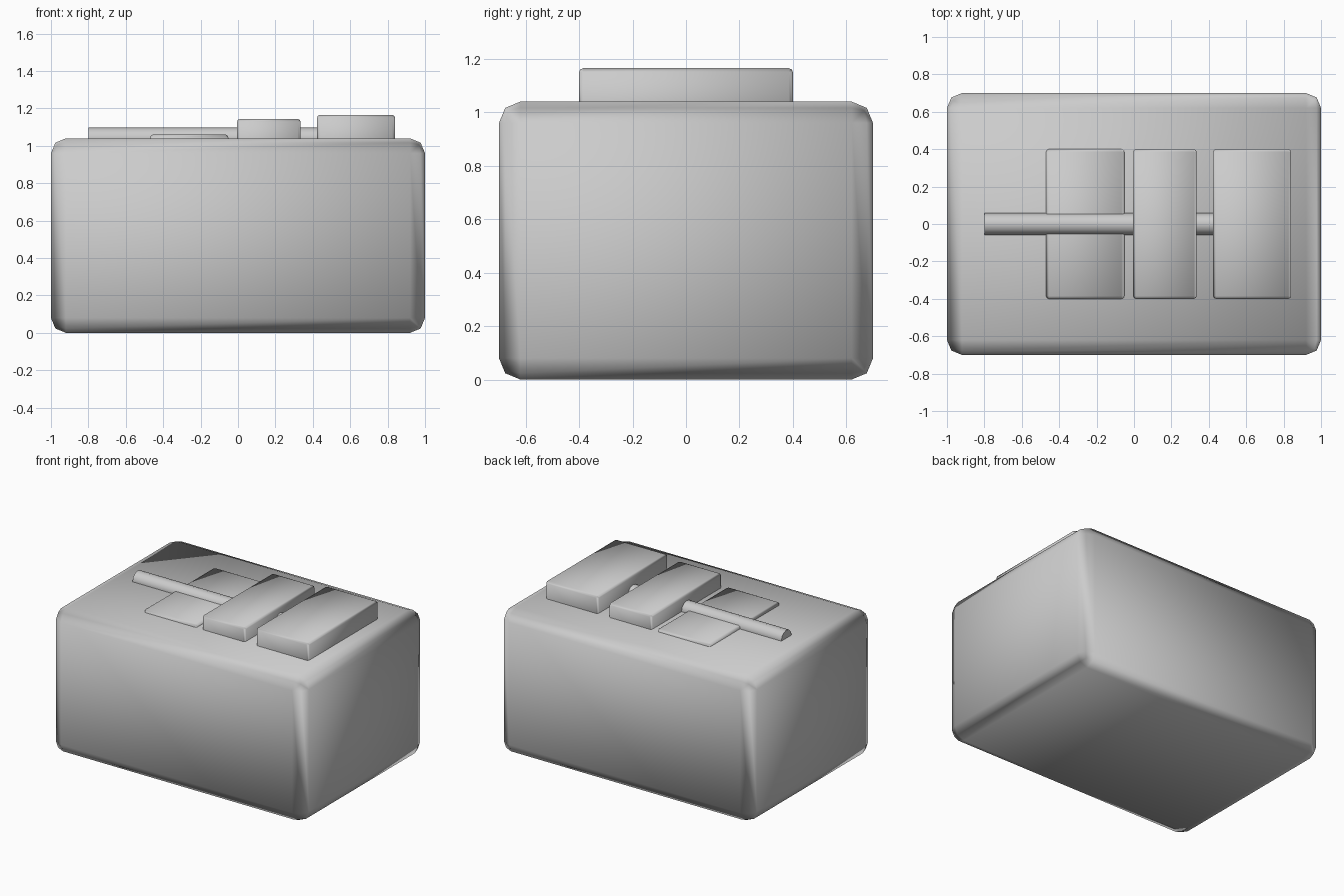
import bpy
import math

if "Cube" in bpy.data.objects:
    bpy.data.objects.remove(bpy.data.objects["Cube"])

# One plain grey for the whole model
GREY = (0.6, 0.6, 0.6, 1)
grey = bpy.data.materials.new("plain grey")
grey.use_nodes = True
grey.diffuse_color = GREY
grey.node_tree.nodes["Principled BSDF"].inputs["Base Color"].default_value = GREY


def finish(obj, name, angle):
    obj.name = name
    obj.data.materials.append(grey)
    bpy.ops.object.shade_smooth_by_angle(angle=math.radians(angle))


def rounded_box(name, low, high, radius):
    """Box between two corners with two-step rounded edges."""
    centre = [(a + b) / 2 for a, b in zip(low, high)]
    bpy.ops.mesh.primitive_cube_add(size=1, location=centre)
    obj = bpy.context.object
    obj.scale = [b - a for a, b in zip(low, high)]
    bpy.ops.object.transform_apply(location=False, rotation=False, scale=True)
    bevel = obj.modifiers.new("rounded edges", 'BEVEL')
    bevel.width = radius
    bevel.segments = 2
    bevel.harden_normals = True
    bpy.ops.object.modifier_apply(modifier=bevel.name)
    finish(obj, name, 50)


# Main body
BODY_TOP = 1.04
rounded_box("body", (-1, -0.7, 0), (1, 0.7, BODY_TOP), 0.08)

# Raised blocks on top, partly sunk into the body: left edge, right edge, top
for name, x0, x1, top in (("low_plate", -0.47, -0.052, 1.06),
                          ("middle_block", -0.005, 0.335, 1.143),
                          ("tall_block", 0.423, 0.84, 1.165)):
    rounded_box(name, (x0, -0.4, BODY_TOP - 0.1), (x1, 0.4, top), 0.015)

# Half-sunk rod running along the top
bpy.ops.mesh.primitive_cylinder_add(vertices=12, radius=0.058, depth=1.6,
                                    location=(0, 0, BODY_TOP),
                                    rotation=(0, math.pi / 2, 0))
finish(bpy.context.object, "rod", 50)
